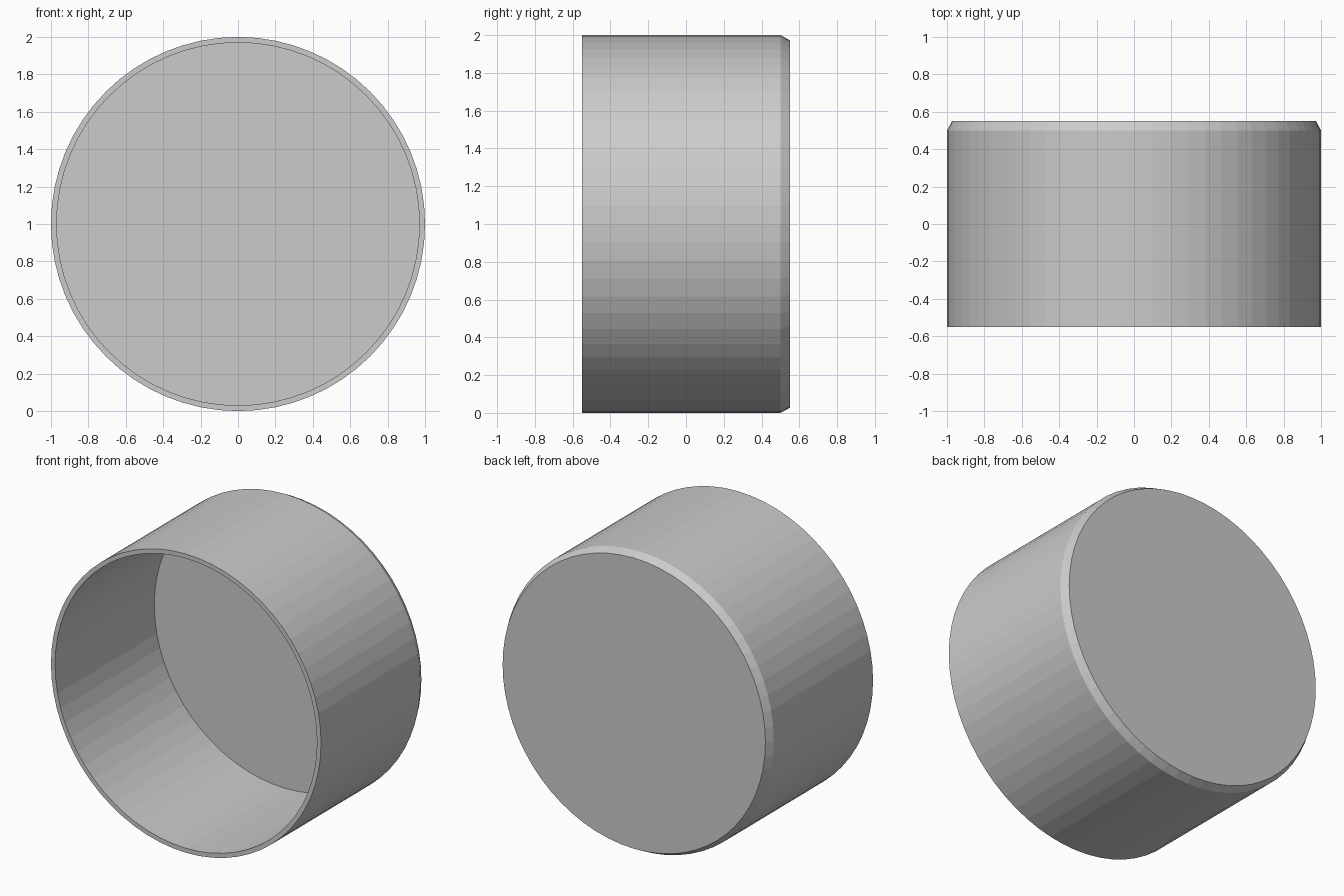
import bpy, bmesh
from math import cos, sin, tau

if "Cube" in bpy.data.objects:
    bpy.data.objects.remove(bpy.data.objects["Cube"])

SIDES = 64
CENTRE_Z = 1.0

# Cross-section (radius, y): inner floor, inner wall, front rim, outer wall, back chamfer
PROFILE = [(0.97, 0.50), (0.97, -0.55), (1.0, -0.55), (1.0, 0.50), (0.973, 0.55)]


def lathe_y(name, profile):
    """Revolve a profile around the y axis and cap both ends."""
    bm = bmesh.new()
    rings = [[bm.verts.new((r * cos(tau * i / SIDES), y, CENTRE_Z + r * sin(tau * i / SIDES)))
              for i in range(SIDES)] for r, y in profile]
    for a, b in zip(rings, rings[1:]):
        for i in range(SIDES):
            j = (i + 1) % SIDES
            bm.faces.new((a[i], a[j], b[j], b[i]))
    bm.faces.new(rings[0])
    bm.faces.new(rings[-1])
    bmesh.ops.recalc_face_normals(bm, faces=bm.faces)
    mesh = bpy.data.meshes.new(name)
    bm.to_mesh(mesh)
    bm.free()
    obj = bpy.data.objects.new(name, mesh)
    bpy.context.collection.objects.link(obj)
    return obj


# Open-fronted round cap
lathe_y("round_cap", PROFILE)
